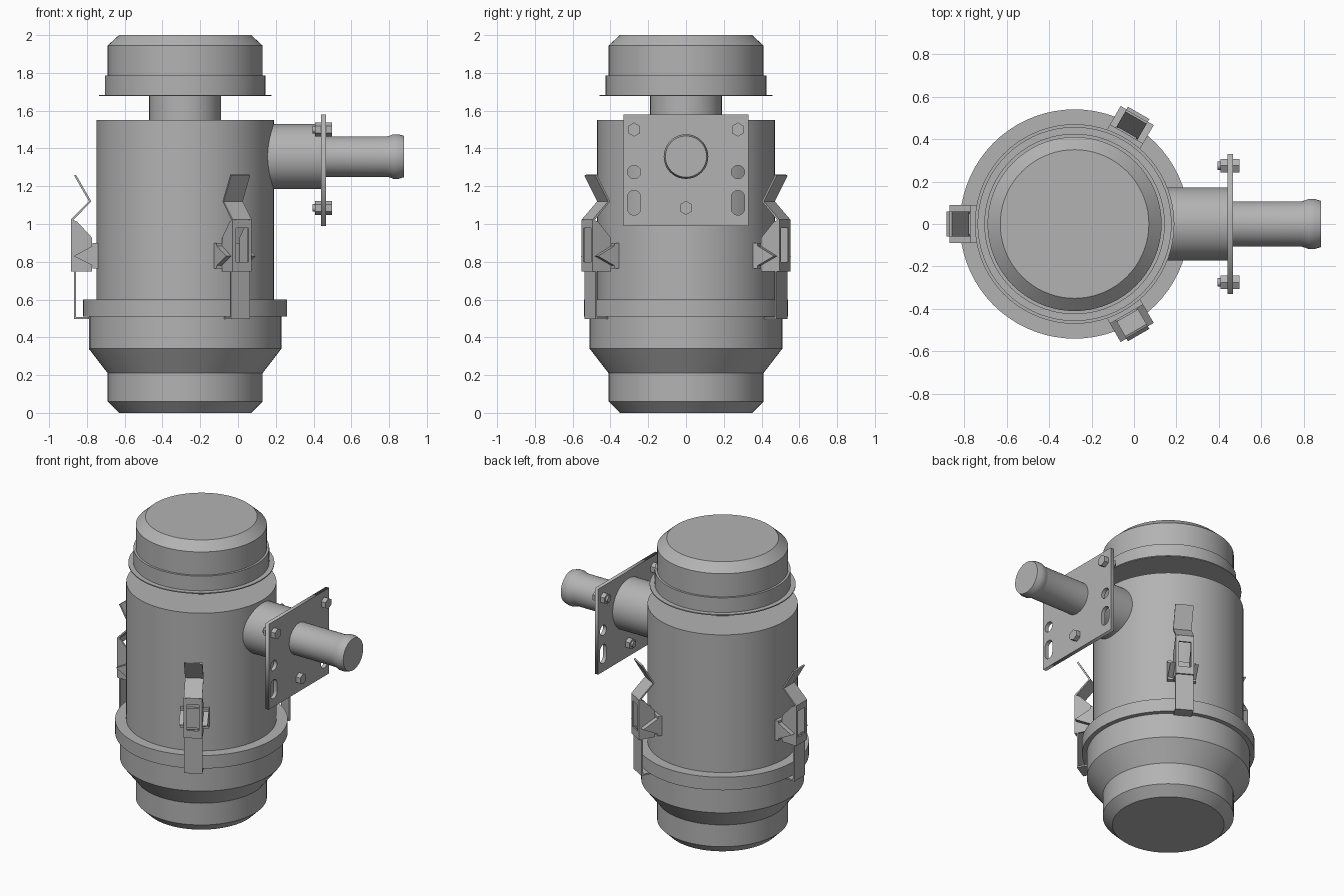
import bpy, bmesh
from math import pi, cos, sin, radians
from mathutils import Matrix

AXIS_X = -0.28      # canister axis
PIPE_Z = 1.357      # outlet axis height

cube = bpy.data.objects.get("Cube")
if cube:
    bpy.data.objects.remove(cube, do_unlink=True)

grey = bpy.data.materials.new("plain_grey")
grey.use_nodes = True
GREY = (0.45, 0.45, 0.45, 1)
grey.diffuse_color = GREY
grey.node_tree.nodes["Principled BSDF"].inputs["Base Color"].default_value = GREY


def finish(bm, name, matrix, smooth=False):
    bmesh.ops.recalc_face_normals(bm, faces=bm.faces)
    mesh = bpy.data.meshes.new(name)
    bm.to_mesh(mesh)
    bm.free()
    mesh.materials.append(grey)
    obj = bpy.data.objects.new(name, mesh)
    bpy.context.collection.objects.link(obj)
    obj.matrix_world = matrix
    if smooth:
        bpy.ops.object.select_all(action='DESELECT')
        obj.select_set(True)
        bpy.context.view_layer.objects.active = obj
        bpy.ops.object.shade_smooth_by_angle(angle=radians(25))
    return obj


def lathe(name, profile, matrix, sides=72):
    """Closed solid turned around local z from (radius, height) points."""
    bm = bmesh.new()
    rings = [[bm.verts.new((r * cos(2 * pi * i / sides), r * sin(2 * pi * i / sides), z))
              for i in range(sides)] for r, z in profile]
    for low, high in zip(rings, rings[1:]):
        for i in range(sides):
            j = (i + 1) % sides
            bm.faces.new((low[i], low[j], high[j], high[i]))
    bm.faces.new(rings[0])
    bm.faces.new(rings[-1])
    return finish(bm, name, matrix, smooth=sides > 6)


def add_prism(bm, outline, t0, t1):
    """Extrude an outline in the (radius, height) plane from t0 to t1."""
    a = [bm.verts.new((r, t0, z)) for r, z in outline]
    b = [bm.verts.new((r, t1, z)) for r, z in outline]
    bm.faces.new(a)
    bm.faces.new(b)
    for i in range(len(a)):
        j = (i + 1) % len(a)
        bm.faces.new((a[i], a[j], b[j], b[i]))


def add_box(bm, r0, r1, t0, t1, z0, z1):
    add_prism(bm, [(r0, z0), (r1, z0), (r1, z1), (r0, z1)], t0, t1)


upright = Matrix.Translation((AXIS_X, 0, 0))


def sideways(x, y, z):
    return Matrix.Translation((x, y, z)) @ Matrix.Rotation(pi / 2, 4, 'Y')


# Canister, bowl and cap
lathe("lower_bowl", [(.35, 0), (.41, .06), (.41, .21), (.51, .34), (.51, .53)], upright)
lathe("clamp_ring", [(.54, .51), (.54, .60)], upright)
lathe("canister", [(.47, .58), (.47, 1.55)], upright)
lathe("neck", [(.19, 1.54), (.19, 1.70)], upright, 48)
lathe("cap_flange", [(.457, 1.677), (.457, 1.684)], upright)
lathe("cap", [(.425, 1.68), (.425, 1.785), (.41, 1.785), (.41, 1.945), (.35, 2.0)], upright)

# Side outlet
lathe("outlet_collar", [(.172, 0), (.172, .36)], sideways(.08, 0, PIPE_Z), 48)
lathe("outlet_pipe", [(.107, 0), (.107, .34), (.111, .355), (.118, .372),
                      (.118, .40), (.109, .43)], sideways(.45, 0, PIPE_Z), 48)

# Mounting plate with round holes and slots
curve = bpy.data.curves.new("mounting_plate", 'CURVE')
curve.dimensions = '2D'
curve.fill_mode = 'BOTH'
curve.extrude = .013


def add_loop(points):
    spline = curve.splines.new('POLY')
    spline.points.add(len(points) - 1)
    for p, (u, v) in zip(spline.points, points):
        p.co = (u, v, 0, 1)
    spline.use_cyclic_u = True


def slot(u, v, radius, half):
    """Round-ended hole; half is the straight half-length."""
    return [(u + radius * cos(pi * i / 12), v + radius * sin(pi * i / 12) + (half if i <= 12 else -half))
            for i in range(25 if half else 24)]


add_loop([(-.33, .99), (.33, .99), (.33, 1.58), (-.33, 1.58)])
for side in (-1, 1):
    add_loop(slot(side * .275, 1.275, .035, 0))
    add_loop(slot(side * .275, 1.112, .035, .03))
plate_curve = bpy.data.objects.new("plate_outline", curve)
bpy.context.collection.objects.link(plate_curve)
bpy.context.view_layer.update()
plate_mesh = bpy.data.meshes.new_from_object(
    plate_curve.evaluated_get(bpy.context.evaluated_depsgraph_get()))
bpy.data.objects.remove(plate_curve, do_unlink=True)
bm = bmesh.new()
bm.from_mesh(plate_mesh)
bpy.data.meshes.remove(plate_mesh)
bmesh.ops.remove_doubles(bm, verts=bm.verts, dist=.0001)
finish(bm, "mounting_plate", Matrix(((0, 0, 1, .453), (1, 0, 0, 0), (0, 1, 0, 0), (0, 0, 0, 1))))

# Hex bolts and nuts through the plate
for label, y, z in (("right", -.275, 1.5), ("left", .275, 1.5), ("lower", 0, 1.085)):
    lathe(label + "_bolt_head", [(.037, 0), (.037, .035)], sideways(.463, y, z), 6)
    lathe(label + "_bolt_nut", [(.037, 0), (.037, .034)], sideways(.408, y, z), 6)
    lathe(label + "_bolt_shank", [(.02, 0), (.02, .06)], sideways(.394, y, z), 16)

# Three toggle clips around the canister
W = .058
for label, angle in (("right", 180), ("back", 60), ("front", -60)):
    place = upright @ Matrix.Rotation(radians(angle), 4, 'Z')

    # Strap hooked below the ring
    bm = bmesh.new()
    add_box(bm, .578, .588, -W, W, .50, .80)
    add_box(bm, .51, .588, -W, W, .498, .508)
    finish(bm, label + "_clip_strap", place)

    # Lever: bent handle, cheeks and windowed face
    bm = bmesh.new()
    add_prism(bm, [(.588, 1.257), (.509, 1.12), (.604, 1.024), (.596, 1.016),
                   (.497, 1.12), (.578, 1.261)], -W, W)
    for side in (-1, 1):
        add_prism(bm, [(.604, .748), (.604, 1.024), (.572, 1.013), (.493, .928), (.493, .748)],
                  side * W, side * (W - .01))
        add_box(bm, .594, .604, side * W, side * .038, .748, 1.02)
    add_box(bm, .594, .604, -.038, .038, .748, .80)
    add_box(bm, .594, .604, -.038, .038, .98, 1.024)
    finish(bm, label + "_clip_lever", place)

    # Bracket: base against the canister with pointed ears
    bm = bmesh.new()
    add_box(bm, .455, .49, -.09, .09, .765, .90)
    for side in (-1, 1):
        add_prism(bm, [(.46, .765), (.59, .83), (.46, .90)], side * W, side * .09)
    finish(bm, label + "_clip_bracket", place)
